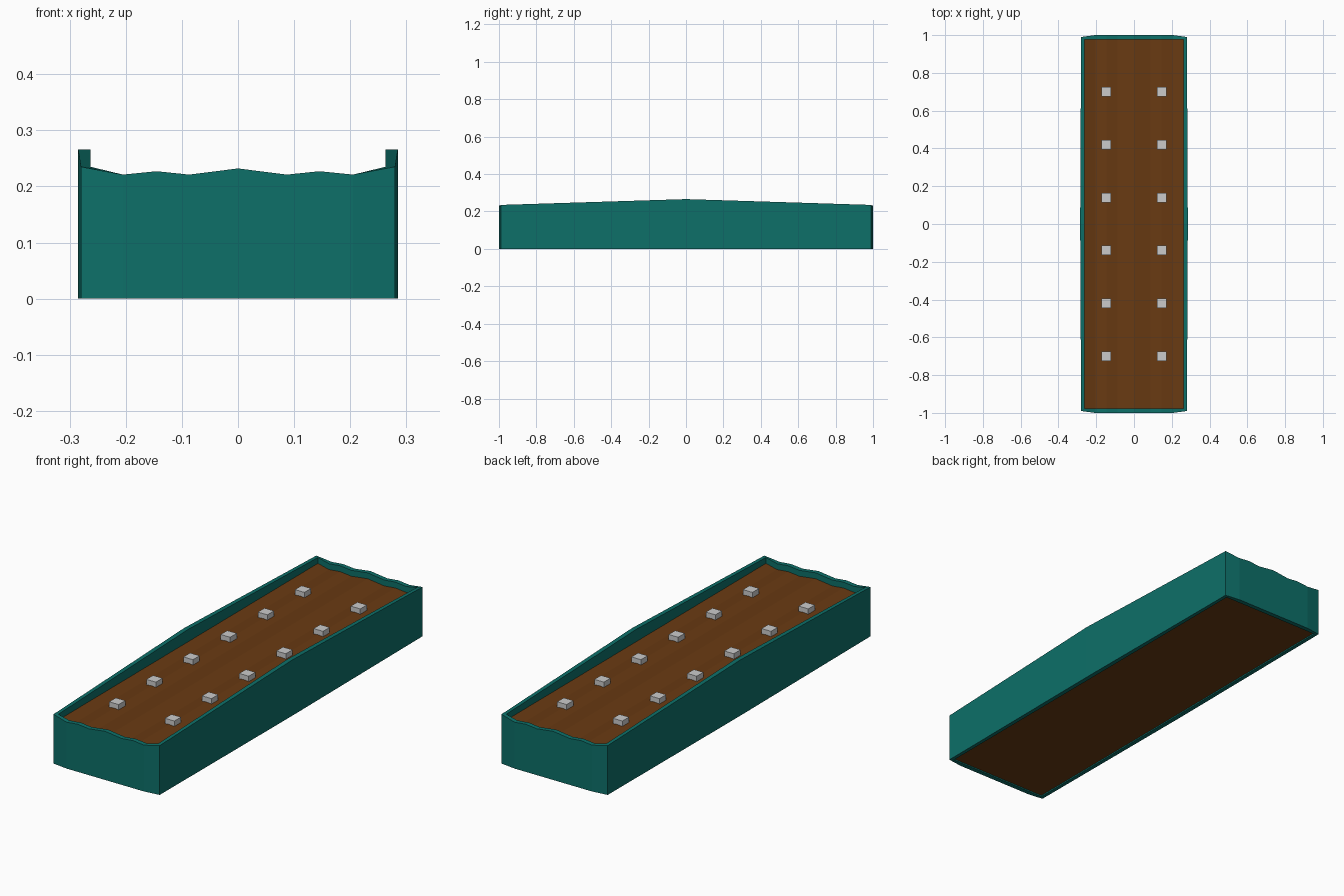
import bpy, bmesh

if "Cube" in bpy.data.objects:
    bpy.data.objects.remove(bpy.data.objects["Cube"])


def material(name, rgb):
    m = bpy.data.materials.new(name)
    m.diffuse_color = (*rgb, 1)
    m.use_nodes = True
    m.node_tree.nodes["Principled BSDF"].inputs["Base Color"].default_value = m.diffuse_color
    return m


def add_object(name, bm, mat=None):
    bmesh.ops.recalc_face_normals(bm, faces=bm.faces)
    me = bpy.data.meshes.new(name)
    bm.to_mesh(me)
    bm.free()
    ob = bpy.data.objects.new(name, me)
    bpy.context.collection.objects.link(ob)
    if mat:
        me.materials.append(mat)
    return ob


# Wavy end profile: (x, z), mirrored about x = 0
half = [(0, .232), (.087, .221), (.145, .227), (.205, .221), (.28, .235)]
wave = [(-x, z) for x, z in half[:0:-1]] + half
SIDE, PEAK = .285, .266        # bowed side: half width and height at the middle
IN_X, IN_Y = .263, .978        # straight inner opening


def outline(inner):
    """Closed plan outline with a top height at each point."""
    if inner:
        front = [(max(-IN_X, min(IN_X, x)), -IN_Y, z) for x, z in wave]
    else:
        front = [(x, -.99 if abs(x) > .25 else -1, z) for x, z in wave]
    side = IN_X if inner else SIDE
    back = [(-x, -y, z) for x, y, z in front]
    return front + [(side, 0, PEAK)] + back + [(-side, 0, PEAK)]


# Planter wall: a ring open at top and bottom
bm = bmesh.new()
rings = []
for inner, top in ((False, False), (False, True), (True, True), (True, False)):
    rings.append([bm.verts.new((x, y, z if top else 0)) for x, y, z in outline(inner)])
n = len(rings[0])
for a in range(4):
    r, s = rings[a], rings[(a + 1) % 4]
    for i in range(n):
        j = (i + 1) % n
        bm.faces.new((r[i], r[j], s[j], s[i]))
add_object("planter_wall", bm, material("teal", (.004, .16, .14)))

# Soil block: wavy top following the end profile, extruded along y
DROP, SOIL_BASE = .028, .006
bm = bmesh.new()
section = [(x, z - DROP) for x, _, z in outline(True)[:len(wave)]]
section += [(IN_X, SOIL_BASE), (-IN_X, SOIL_BASE)]
face = bm.faces.new([bm.verts.new((x, -IN_Y, z)) for x, z in section])
ext = bmesh.ops.extrude_face_region(bm, geom=[face], use_keep_orig=True)
moved = [v for v in ext["geom"] if isinstance(v, bmesh.types.BMVert)]
bmesh.ops.translate(bm, verts=moved, vec=(0, 2 * IN_Y, 0))
add_object("soil", bm, material("soil_brown", (.14, .042, .006)))

# Two rows of small square plugs set in the soil
for side, label in ((-1, "left"), (1, "right")):
    for i in range(6):
        bm = bmesh.new()
        bmesh.ops.create_cube(bm, size=.05)
        bmesh.ops.translate(bm, verts=bm.verts, vec=(side * .147, -.7 + .28 * i, .197))
        add_object(f"plug_{label}_{i + 1}", bm)
